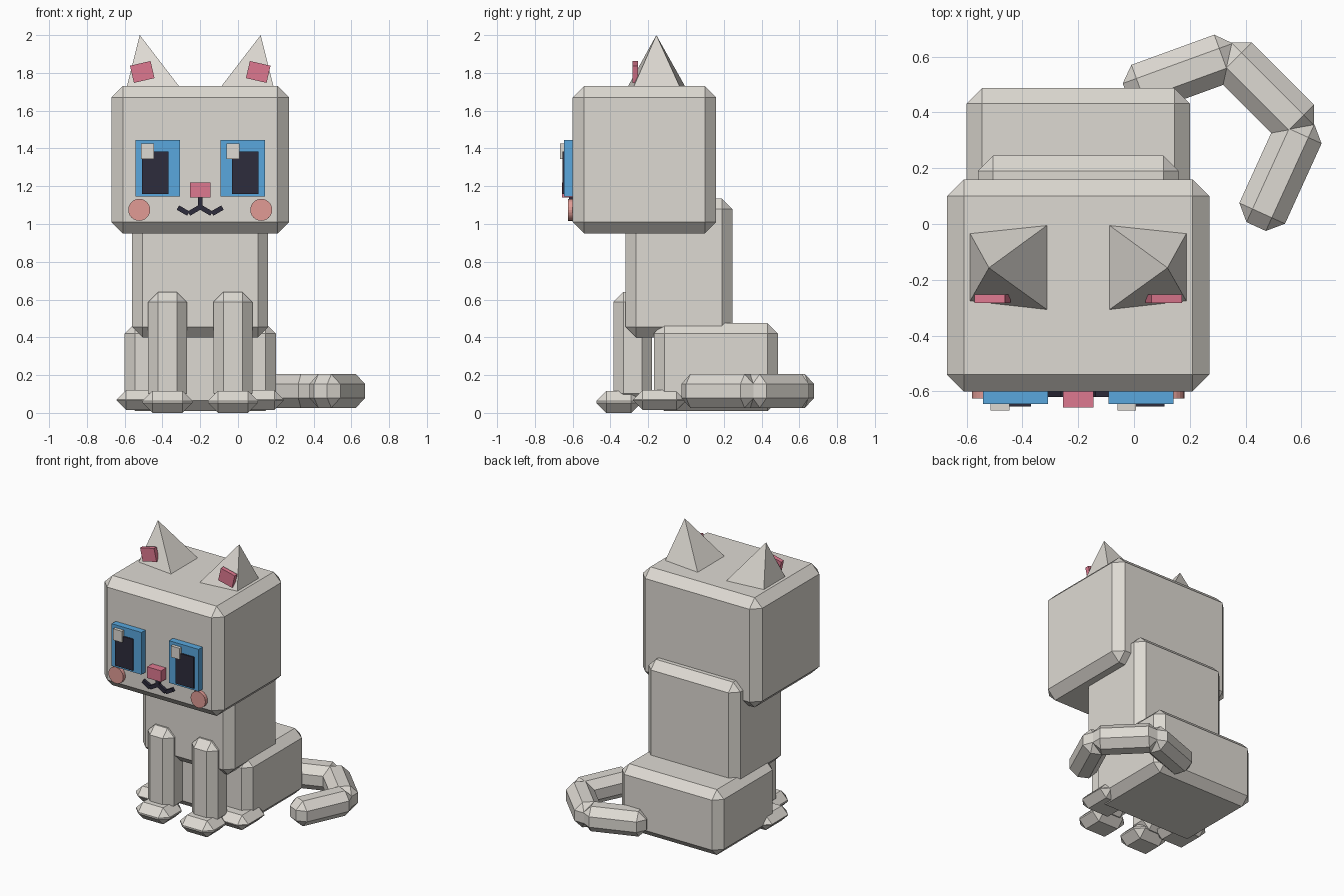
import bpy
import bmesh
from math import radians, atan2, hypot
from mathutils import Matrix, Vector

if "Cube" in bpy.data.objects:
    bpy.data.objects.remove(bpy.data.objects["Cube"], do_unlink=True)

MID = -0.2  # the body's own symmetry plane; the tail curls out to one side


def material(name, rgb):
    mat = bpy.data.materials.new(name)
    mat.use_nodes = True
    mat.diffuse_color = (*rgb, 1)
    bsdf = mat.node_tree.nodes["Principled BSDF"]
    bsdf.inputs["Base Color"].default_value = (*rgb, 1)
    bsdf.inputs["Roughness"].default_value = 0.8
    return mat


FUR = material("pale grey fur", (0.73, 0.70, 0.65))
PINK = material("rose pink", (0.73, 0.19, 0.28))
BLUE = material("sky blue", (0.10, 0.39, 0.73))
DARK = material("dark ink", (0.027, 0.025, 0.045))
BLUSH = material("blush", (0.75, 0.33, 0.30))


def add_object(name, bm, mat, matrix=Matrix()):
    mesh = bpy.data.meshes.new(name)
    bmesh.ops.recalc_face_normals(bm, faces=bm.faces)
    bm.to_mesh(mesh)
    bm.free()
    mesh.materials.append(mat)
    obj = bpy.data.objects.new(name, mesh)
    obj.matrix_world = matrix
    bpy.context.collection.objects.link(obj)
    return obj


def block(name, center, size, mat=FUR, bevel=0, axis="Z", angle=0):
    """Box with optional single chamfer, turned about one axis."""
    bm = bmesh.new()
    bmesh.ops.create_cube(bm, size=1)
    bmesh.ops.scale(bm, vec=size, verts=bm.verts)
    turn = Matrix.Translation(center) @ Matrix.Rotation(angle, 4, axis)
    obj = add_object(name, bm, mat, turn)
    if bevel:
        mod = obj.modifiers.new("chamfer", "BEVEL")
        mod.width = bevel
        mod.segments = 1
        mod.limit_method = "NONE"
    return obj


def span(name, x, y, z, mat=FUR, bevel=0):
    """Box given by its low and high limits on each axis."""
    center = [(a + b) / 2 for a, b in (x, y, z)]
    size = [b - a for a, b in (x, y, z)]
    return block(name, center, size, mat, bevel)


def around(offset, half):
    return (MID + offset - half, MID + offset + half)


# Main masses
span("head", around(0, 0.47), (-0.60, 0.16), (0.95, 1.73), bevel=0.06)
span("torso", around(0, 0.36), (-0.32, 0.245), (0.40, 1.135), bevel=0.055)
span("hips", around(0, 0.40), (-0.17, 0.487), (0.01, 0.475), bevel=0.055)

for side, s in (("left", 1), ("right", -1)):
    # Legs and paws
    span(side + "_front_leg", around(s * 0.173, 0.103), (-0.385, -0.18),
         (0.05, 0.64), bevel=0.053)
    span(side + "_front_paw", around(s * 0.173, 0.132), (-0.475, -0.237),
         (0, 0.117), bevel=0.053)
    span(side + "_rear_paw", around(s * 0.31, 0.132), (-0.28, 0.0),
         (0.015, 0.12), bevel=0.05)

    # Ear: pyramid leaning outwards
    bm = bmesh.new()
    base = [bm.verts.new((MID + s * x, y, 1.72)) for x, y in
            ((0.39, -0.28), (0.105, -0.312), (0.105, 0.0), (0.39, -0.03))]
    tip = bm.verts.new((MID + s * 0.32, -0.157, 2.0))
    bm.faces.new(base)
    for i in range(4):
        bm.faces.new((base[i], base[(i + 1) % 4], tip))
    add_object(side + "_ear", bm, FUR)
    block(side + "_inner_ear", (MID + s * 0.307, -0.268, 1.805),
          (0.112, 0.03, 0.093), PINK, axis="Y", angle=radians(13) * s)

    # Eye, pupil and highlight (highlights sit on the same side of both eyes)
    span(side + "_eye", around(s * 0.225, 0.117), (-0.645, -0.59),
         (1.145, 1.445), BLUE)
    span(side + "_pupil", around(s * 0.239, 0.07), (-0.655, -0.63),
         (1.16, 1.383), DARK)
    span(side + "_highlight", around(s * 0.227 - 0.053, 0.034),
         (-0.668, -0.63), (1.345, 1.425), FUR)

    # Round cheek
    bm = bmesh.new()
    bmesh.ops.create_cone(bm, cap_ends=True, segments=24, radius1=0.058,
                          radius2=0.058, depth=0.05)
    turn = (Matrix.Translation((MID + s * 0.323, -0.6, 1.075))
            @ Matrix.Rotation(radians(90), 4, "X"))
    add_object(side + "_cheek", bm, BLUSH, turn)

span("nose", around(0, 0.055), (-0.657, -0.59), (1.14, 1.22), PINK)


# Mouth strokes
def stroke(name, a, b):
    a, b = Vector(a), Vector(b)
    d, m = b - a, (a + b) / 2
    block(name, (MID + m.x, -0.605, m.y), (hypot(*d), 0.03, 0.026), DARK,
          axis="Y", angle=-atan2(d.y, d.x))


stroke("mouth_stem", (0, 1.15), (0, 1.075))
for side, s in (("left", 1), ("right", -1)):
    stroke(side + "_mouth_inner", (0, 1.09), (s * 0.06, 1.055))
    stroke(side + "_mouth_outer", (s * 0.063, 1.055), (s * 0.118, 1.087))

# Tail: three chamfered links curling forward
for name, x, y, turn in (("tail_base", 0.17, 0.54, 20),
                         ("tail_middle", 0.47, 0.475, -45),
                         ("tail_tip", 0.525, 0.182, 65.5)):
    block(name, (x, y, 0.116), (0.42, 0.18, 0.178), bevel=0.052,
          angle=radians(turn))
